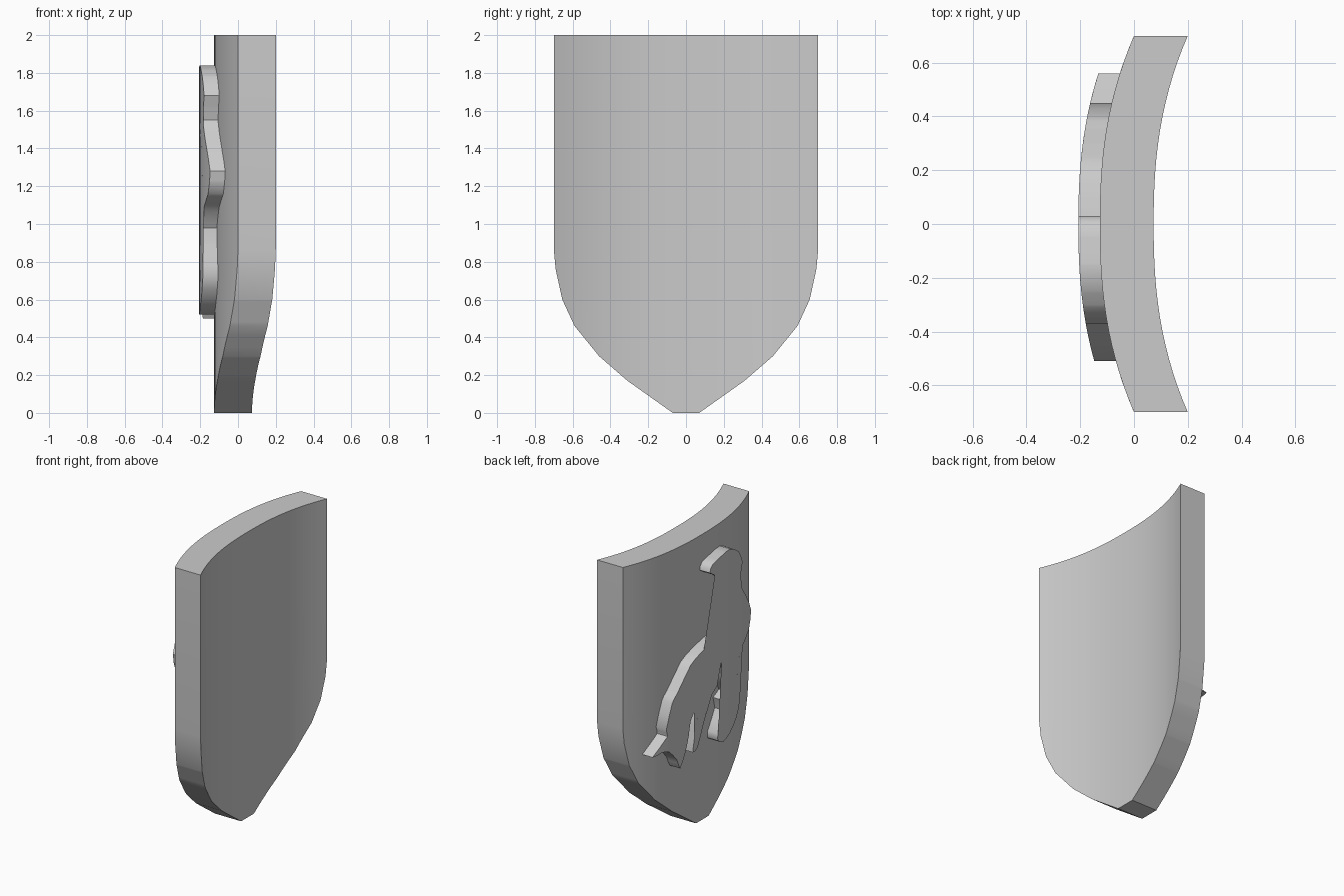
import bpy
import bmesh
from mathutils import Vector

HALF_WIDTH = 0.7
BULGE = 0.127

if "Cube" in bpy.data.objects:
    bpy.data.objects.remove(bpy.data.objects["Cube"], do_unlink=True)

grey = bpy.data.materials.new("plain_grey")
grey.use_nodes = True
grey.diffuse_color = (0.6, 0.6, 0.6, 1)
grey.node_tree.nodes["Principled BSDF"].inputs["Base Color"].default_value = grey.diffuse_color


def shield_front(y):
    """Depth of the bowed outer face at a given sideways position."""
    return BULGE * ((abs(y) / HALF_WIDTH) ** 2.4 - 1)


def soften(points):
    """Insert a gently curved midpoint on every edge of a closed outline."""
    result = []
    count = len(points)
    for i, current in enumerate(points):
        before = points[i - 1]
        following = points[(i + 1) % count]
        after = points[(i + 2) % count]
        middle = (current + following) / 2
        bend = (current + following - before - after) / 24
        if bend.length > 0.012:
            bend *= 0.012 / bend.length
        result += [current, middle + bend]
    return result


def bowed_plate(name, outline, front, back):
    """Fill a side outline, slice it into strips, bow it and give it thickness."""
    bm = bmesh.new()
    face = bm.faces.new([bm.verts.new((0, p.x, p.y)) for p in outline])
    bmesh.ops.triangulate(bm, faces=[face])
    strips = 28
    for i in range(1, strips):
        cut = HALF_WIDTH * (2 * i / strips - 1)
        bmesh.ops.bisect_plane(bm, geom=bm.verts[:] + bm.edges[:] + bm.faces[:],
                               dist=0.00001, plane_co=(0, cut, 0), plane_no=(0, 1, 0))
    rim = [e for e in bm.edges if e.is_boundary]
    front_verts = bm.verts[:]
    copy = bmesh.ops.duplicate(bm, geom=bm.verts[:] + bm.edges[:] + bm.faces[:])
    twin = copy["vert_map"]
    for edge in rim:
        a, b = edge.verts
        bm.faces.new((a, b, twin[b], twin[a]))
    for v in front_verts:
        depth = shield_front(v.co.y)
        twin[v].co.x = depth + back
        v.co.x = depth + front
    bmesh.ops.recalc_face_normals(bm, faces=bm.faces[:])
    mesh = bpy.data.meshes.new(name)
    bm.to_mesh(mesh)
    bm.free()
    mesh.materials.append(grey)
    obj = bpy.data.objects.new(name, mesh)
    bpy.context.collection.objects.link(obj)
    bpy.ops.object.select_all(action="DESELECT")
    obj.select_set(True)
    bpy.context.view_layer.objects.active = obj
    bpy.ops.object.shade_smooth_by_angle(angle=0.6)
    return obj


def outline_from(*sections):
    """Join sections given in hundredths of a unit."""
    return [Vector(p) / 100 for section in sections for p in section]


# Shield body: straight sides, rounded lower corners, blunt point
shield_side = outline_from([(70, 200), (70, 87), (69, 76), (65.5, 60), (59, 46),
                            (46, 30), (31, 17), (7, 0)])
mirrored = [Vector((-p.x, p.y)) for p in reversed(shield_side)]
bowed_plate("shield_body", shield_side + mirrored, 0, 0.2)

# Raised animal emblem, traced from the muzzle round the chest to the tail
head = [(3, 176), (0, 181), (-10, 183), (-20, 184), (-31, 178), (-37, 168)]
chest = [(-33, 155), (-43, 141), (-51, 128), (-47, 116), (-37, 109), (-29, 98)]
front_leg = [(-31, 84), (-33, 72), (-28, 62), (-20, 55), (-12, 52), (-6, 55),
             (-6, 60), (-14, 73), (-12, 81), (-19, 84), (-13, 95), (-10, 110)]
middle_leg = [(-5, 94), (4, 88), (8, 78), (16, 59), (21, 57), (19, 68),
              (16, 81), (9, 94)]
rear_leg = [(16, 89), (23, 80), (25, 70), (28, 60), (33, 50), (36, 57), (43, 65)]
tail = [(49, 66), (56, 65), (44, 76), (45, 81)]
back = [(40, 98), (36, 103), (23, 119), (12, 124), (0, 127), (-12, 128), (-28, 124)]
neck = [(-31, 126), (-31, 137), (-26, 144), (-18, 148), (-16, 157), (-16, 164), (-7, 170)]
emblem = outline_from(head, chest, front_leg, middle_leg, rear_leg, tail, back, neck)
bowed_plate("animal_emblem", soften(emblem), -0.08, 0.01)
